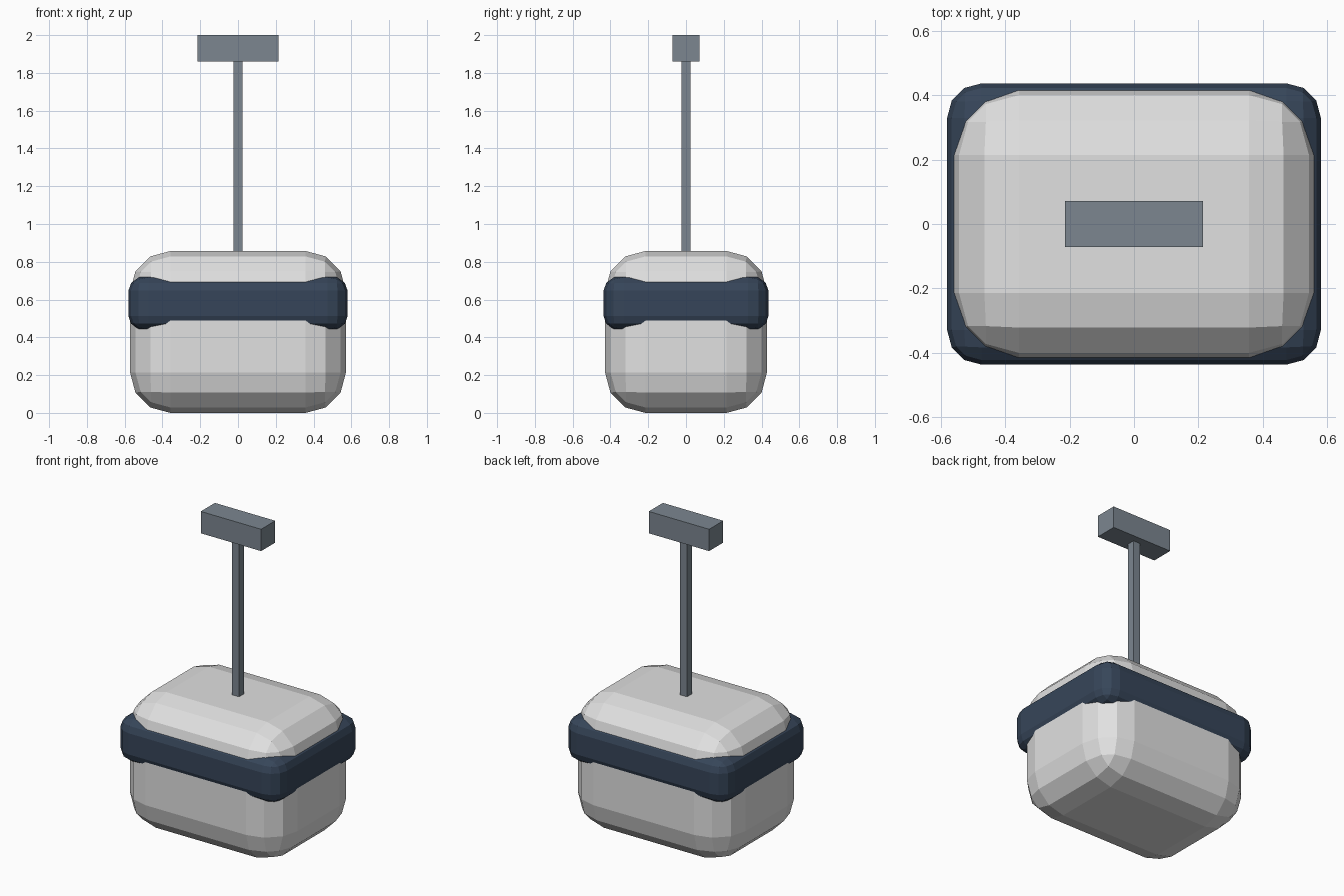
import bpy
import bmesh

if "Cube" in bpy.data.objects:
    bpy.data.objects.remove(bpy.data.objects["Cube"], do_unlink=True)


def material(name, rgb):
    mat = bpy.data.materials.new(name)
    mat.use_nodes = True
    colour = (*rgb, 1.0)
    mat.diffuse_color = colour
    mat.node_tree.nodes["Principled BSDF"].inputs["Base Color"].default_value = colour
    return mat


def box(name, size, bottom, mat, radius=0.0, squash=1.0):
    """Box standing at height bottom; rounded edges are squashed in z."""
    bm = bmesh.new()
    bmesh.ops.create_cube(bm, size=1.0)
    bmesh.ops.scale(bm, vec=(size[0], size[1], size[2] / squash), verts=bm.verts)
    if radius:
        bmesh.ops.bevel(bm, geom=bm.edges[:], offset=radius, segments=3,
                        profile=0.5, affect='EDGES')
    bmesh.ops.scale(bm, vec=(1, 1, squash), verts=bm.verts)
    bmesh.ops.translate(bm, vec=(0, 0, bottom + size[2] / 2), verts=bm.verts)
    mesh = bpy.data.meshes.new(name)
    bm.to_mesh(mesh)
    bm.free()
    mesh.materials.append(mat)
    obj = bpy.data.objects.new(name, mesh)
    bpy.context.collection.objects.link(obj)
    return obj


shell_grey = material("light_grey", (0.75, 0.75, 0.75))
band_navy = material("dark_navy", (0.037, 0.06, 0.1))
handle_grey = material("slate_grey", (0.2, 0.24, 0.28))

# Rounded case and the band wrapped around it
box("case_body", (1.143, 0.857, 0.857), 0.0, shell_grey, radius=0.214)
box("case_band", (1.16, 0.873, 0.296), 0.432, band_navy, radius=0.107, squash=0.75)

# Pull handle: thin post and grip bar
box("handle_post", (0.05, 0.05, 1.04), 0.82, handle_grey)
box("handle_grip", (0.428, 0.143, 0.14), 1.86, handle_grey)
